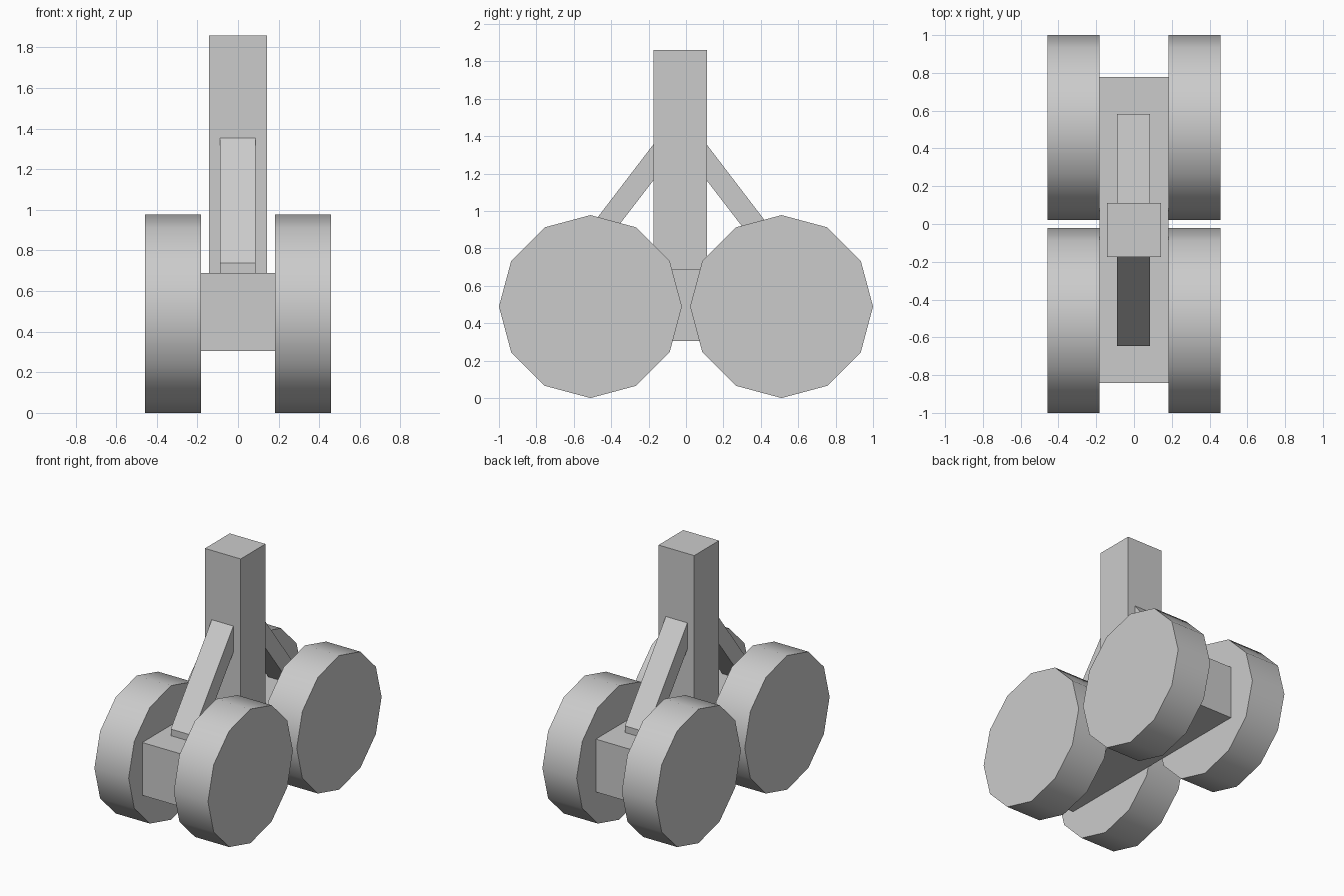
import bpy, bmesh, math
from mathutils import Matrix

if "Cube" in bpy.data.objects:
    bpy.data.objects.remove(bpy.data.objects["Cube"])


def finish(name, bm):
    bmesh.ops.recalc_face_normals(bm, faces=bm.faces)
    mesh = bpy.data.meshes.new(name)
    bm.to_mesh(mesh)
    bm.free()
    obj = bpy.data.objects.new(name, mesh)
    bpy.context.collection.objects.link(obj)
    return obj


def box(name, lo, hi):
    bm = bmesh.new()
    bmesh.ops.create_cube(bm, size=1)
    for v in bm.verts:
        v.co = [(a + b) / 2 + c * (b - a) for a, b, c in zip(lo, hi, v.co)]
    return finish(name, bm)


def prism(name, profile, x0, x1):
    """Extrude a (y, z) profile along x."""
    bm = bmesh.new()
    face = bm.faces.new([bm.verts.new((x0, y, z)) for y, z in profile])
    ext = bmesh.ops.extrude_face_region(bm, geom=[face])
    verts = [g for g in ext["geom"] if isinstance(g, bmesh.types.BMVert)]
    bmesh.ops.translate(bm, verts=verts, vec=(x1 - x0, 0, 0))
    return finish(name, bm)


def wheel(name, x, y):
    """Twelve-sided wheel with its axis along x."""
    bm = bmesh.new()
    bmesh.ops.create_cone(bm, cap_ends=True, segments=12, radius1=R, radius2=R,
                          depth=0.276,
                          matrix=Matrix.Translation((x, y, R)) @ Matrix.Rotation(math.pi / 2, 4, 'Y'))
    obj = finish(name, bm)
    bpy.ops.object.select_all(action='DESELECT')
    obj.select_set(True)
    bpy.context.view_layer.objects.active = obj
    bpy.ops.object.shade_smooth_by_angle(angle=math.radians(40))


R = 0.489
MID = -0.032  # y centre of the frame

# Bogie beam and upright leg
box("bogie_beam", (-0.183, -0.843, 0.305), (0.183, 0.779, 0.69))
box("main_leg", (-0.144, -0.175, 0.69), (0.144, 0.111, 1.86))

# Diagonal braces, mirrored front and back of the leg
brace = [(0.143, 1.355), (0.615, 0.738), (0.615, 0.69), (0.507, 0.69), (0.143, 1.163)]
for side, label in ((-1, "front"), (1, "back")):
    prism(f"{label}_brace", [(MID + side * y, z) for y, z in brace], -0.089, 0.085)

# Four wheels
for sy, fb in ((-1, "front"), (1, "back")):
    for sx, lr in ((-1, "left"), (1, "right")):
        wheel(f"{fb}_{lr}_wheel", sx * 0.32, sy * 0.511)
